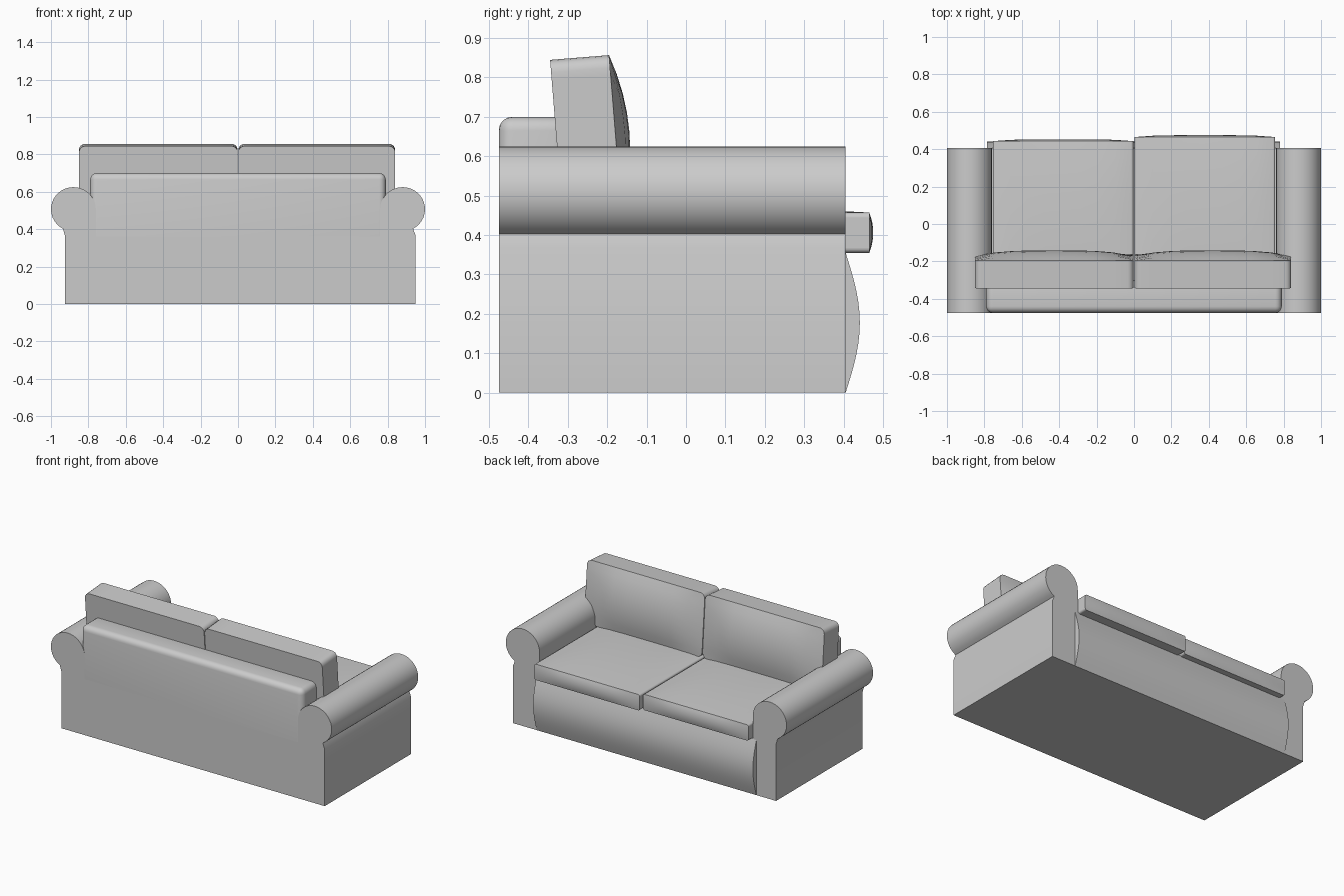
import bpy, bmesh, math
from mathutils import Matrix

if "Cube" in bpy.data.objects:
    bpy.data.objects.remove(bpy.data.objects["Cube"], do_unlink=True)

GREY = (0.6, 0.6, 0.6, 1)
fabric = bpy.data.materials.new("grey fabric")
fabric.use_nodes = True
fabric.diffuse_color = GREY
fabric.node_tree.nodes["Principled BSDF"].inputs["Base Color"].default_value = GREY


def finish(name, bm):
    """Turn a bmesh into a smooth shaded fabric object."""
    bmesh.ops.recalc_face_normals(bm, faces=bm.faces)
    mesh = bpy.data.meshes.new(name)
    bm.to_mesh(mesh)
    bm.free()
    mesh.materials.append(fabric)
    obj = bpy.data.objects.new(name, mesh)
    bpy.context.collection.objects.link(obj)
    bpy.ops.object.select_all(action="DESELECT")
    obj.select_set(True)
    bpy.context.view_layer.objects.active = obj
    bpy.ops.object.shade_smooth_by_angle(angle=math.radians(35))
    return obj


def box(lo, hi):
    bm = bmesh.new()
    bmesh.ops.create_cube(bm, size=1)
    for v in bm.verts:
        for i in range(3):
            v.co[i] = lo[i] if v.co[i] < 0 else hi[i]
    return bm


def prism(points, axis, start, end):
    """Extrude a closed profile along axis 0 (x) or 1 (y)."""
    bm = bmesh.new()
    verts = [bm.verts.new((start, a, b) if axis == 0 else (a, start, b)) for a, b in points]
    face = bm.faces.new(verts)
    new = bmesh.ops.extrude_face_region(bm, geom=[face])["geom"]
    for v in new:
        if isinstance(v, bmesh.types.BMVert):
            v.co[axis] = end
    return bm


def cushion(name, size, centre, bulge, radius, tilt=0):
    """Box with rounded long edges, padded out on its +y and +z faces."""
    bm = box([-s / 2 for s in size], [s / 2 for s in size])
    bmesh.ops.subdivide_edges(bm, edges=bm.edges[:], cuts=7, use_grid_fill=True)
    for v in bm.verts:
        u = [2 * v.co[i] / size[i] for i in range(3)]
        for i, amount in bulge.items():
            if u[i] > 0.99:
                a, b = [u[j] for j in range(3) if j != i]
                v.co[i] += amount * max(0, 1 - a ** 4) * max(0, 1 - b ** 2)
    # round only the edges that run front to back
    long_edges = []
    for e in bm.edges:
        if all(abs(abs(v.co.x) - size[0] / 2) < 1e-4 and
               abs(abs(v.co.z) - size[2] / 2) < 1e-4 for v in e.verts):
            long_edges.append(e)
    bmesh.ops.bevel(bm, geom=long_edges, offset=radius, segments=4,
                    profile=0.5, affect="EDGES")
    bmesh.ops.transform(bm, verts=bm.verts,
                        matrix=Matrix.Translation(centre) @ Matrix.Rotation(tilt, 4, "X"))
    return finish(name, bm)


BACK, FRONT = -0.475, 0.405

# base under the seat
finish("base", box((-0.76, BACK, 0), (0.76, FRONT, 0.36)))

# bulging front apron
steps = 14
apron = [(FRONT + 0.036 * math.sin(math.pi * i / steps), 0.355 * i / steps)
         for i in range(steps + 1)]
finish("front_apron", prism(apron, 0, -0.785, 0.78))

# rolled arms, with a straight panel below each roll
for side, name, outer in ((1, "left_arm", 0.95), (-1, "right_arm", 0.925)):
    profile = [(0.76, 0), (outer, 0), (outer, 0.365)]
    for i in range(25):
        a = math.radians(-62 + 242 * i / 24)
        profile.append((0.88 + 0.12 * math.cos(a), 0.507 + 0.118 * math.sin(a)))
    finish(name, prism([(side * x, z) for x, z in profile], 1, BACK, FRONT))

# back frame, rounded except where it meets the base
bm = box((-0.79, BACK, 0.36), (0.79, -0.3, 0.7))
upper = [e for e in bm.edges if max(v.co.z for v in e.verts) > 0.6]
bmesh.ops.bevel(bm, geom=upper, offset=0.035, segments=5, profile=0.5, affect="EDGES")
finish("back_frame", bm)

# seat and back cushions
for name, x0, x1, front in (("left", 0.004, 0.755, 0.465), ("right", -0.755, -0.004, 0.443)):
    rear = -0.32
    cushion(name + "_seat_cushion", (x1 - x0, front - rear, 0.102),
            ((x0 + x1) / 2, (front + rear) / 2, 0.406), {1: 0.01, 2: 0.012}, 0.012)
for name, x0, x1 in (("left", 0.002, 0.84), ("right", -0.85, -0.002)):
    cushion(name + "_back_cushion", (x1 - x0, 0.15, 0.4),
            ((x0 + x1) / 2, -0.254, 0.651), {1: 0.036}, 0.032, math.radians(4.6))
